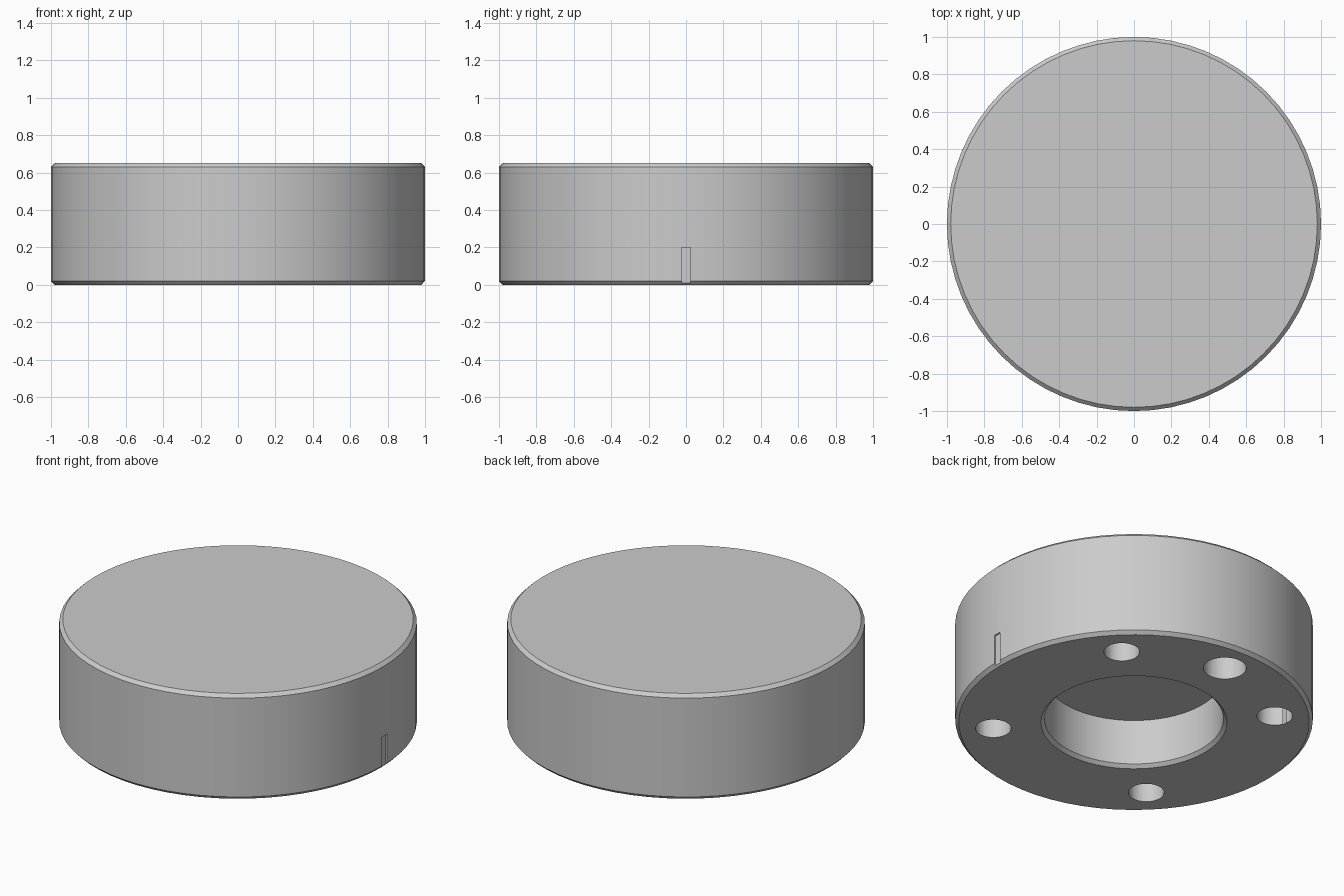
import bpy, bmesh
from math import cos, sin, radians, pi
from mathutils import Vector

cube = bpy.data.objects.get("Cube")
if cube:
    bpy.data.objects.remove(cube, do_unlink=True)

SIDES = 64
HEIGHT = 0.65
CHAMFER = 0.02

grey = bpy.data.materials.new("light grey")
grey.use_nodes = True
colour = (0.6, 0.6, 0.6, 1)
grey.diffuse_color = colour
grey.node_tree.nodes["Principled BSDF"].inputs["Base Color"].default_value = colour


def lathe(name, profile):
    """Turn an (radius, height) profile about the z axis."""
    bm = bmesh.new()
    points = [bm.verts.new((r, 0, z)) for r, z in profile]
    edges = [bm.edges.new(pair) for pair in zip(points, points[1:])]
    bmesh.ops.spin(bm, geom=points + edges, cent=(0, 0, 0), axis=(0, 0, 1),
                   angle=2 * pi, steps=SIDES, use_duplicate=False)
    bmesh.ops.remove_doubles(bm, verts=bm.verts, dist=0.0001)
    bmesh.ops.recalc_face_normals(bm, faces=bm.faces)
    mesh = bpy.data.meshes.new(name)
    bm.to_mesh(mesh)
    bm.free()
    obj = bpy.data.objects.new(name, mesh)
    bpy.context.collection.objects.link(obj)
    mesh.materials.append(grey)
    return obj


def cut(target, cutter):
    """Subtract the active cutter from the target and discard it."""
    cutter.hide_render = True
    cutter.data.materials.append(grey)
    mod = target.modifiers.new("cut", "BOOLEAN")
    mod.operation = "DIFFERENCE"
    mod.solver = "EXACT"
    mod.object = cutter
    bpy.context.view_layer.objects.active = target
    bpy.ops.object.modifier_apply(modifier=mod.name)
    bpy.data.objects.remove(cutter, do_unlink=True)


# Round body with chamfered rims and a blind central recess underneath
recess_radius, recess_depth = 0.5, 0.3
body = lathe("round_body", [
    (0, HEIGHT), (1 - CHAMFER, HEIGHT), (1, HEIGHT - CHAMFER),
    (1, CHAMFER), (1 - CHAMFER, 0),
    (recess_radius + CHAMFER, 0), (recess_radius, CHAMFER),
    (recess_radius, recess_depth), (0, recess_depth)])

# Blind bolt holes: four equal ones and a wider one at the back
hole_depth, hole_circle = 0.3, 0.79
for angle, radius in [(45, 0.1), (135, 0.1), (225, 0.1), (315, 0.1), (90, 0.12)]:
    a = radians(angle)
    bpy.ops.mesh.primitive_cylinder_add(
        vertices=32, radius=radius, depth=2 * hole_depth,
        location=Vector((cos(a), sin(a), 0)) * hole_circle)
    cut(body, bpy.context.object)

# Shallow index groove low on the +x side
bpy.ops.mesh.primitive_cube_add(size=1, location=(1.04, 0, 0.05))
groove = bpy.context.object
groove.scale = (0.1, 0.05, 0.3)
bpy.context.view_layer.update()
cut(body, groove)

# Smooth walls with crisp rims
bpy.ops.object.select_all(action="DESELECT")
body.select_set(True)
bpy.context.view_layer.objects.active = body
bpy.ops.object.shade_smooth_by_angle(angle=radians(30))
